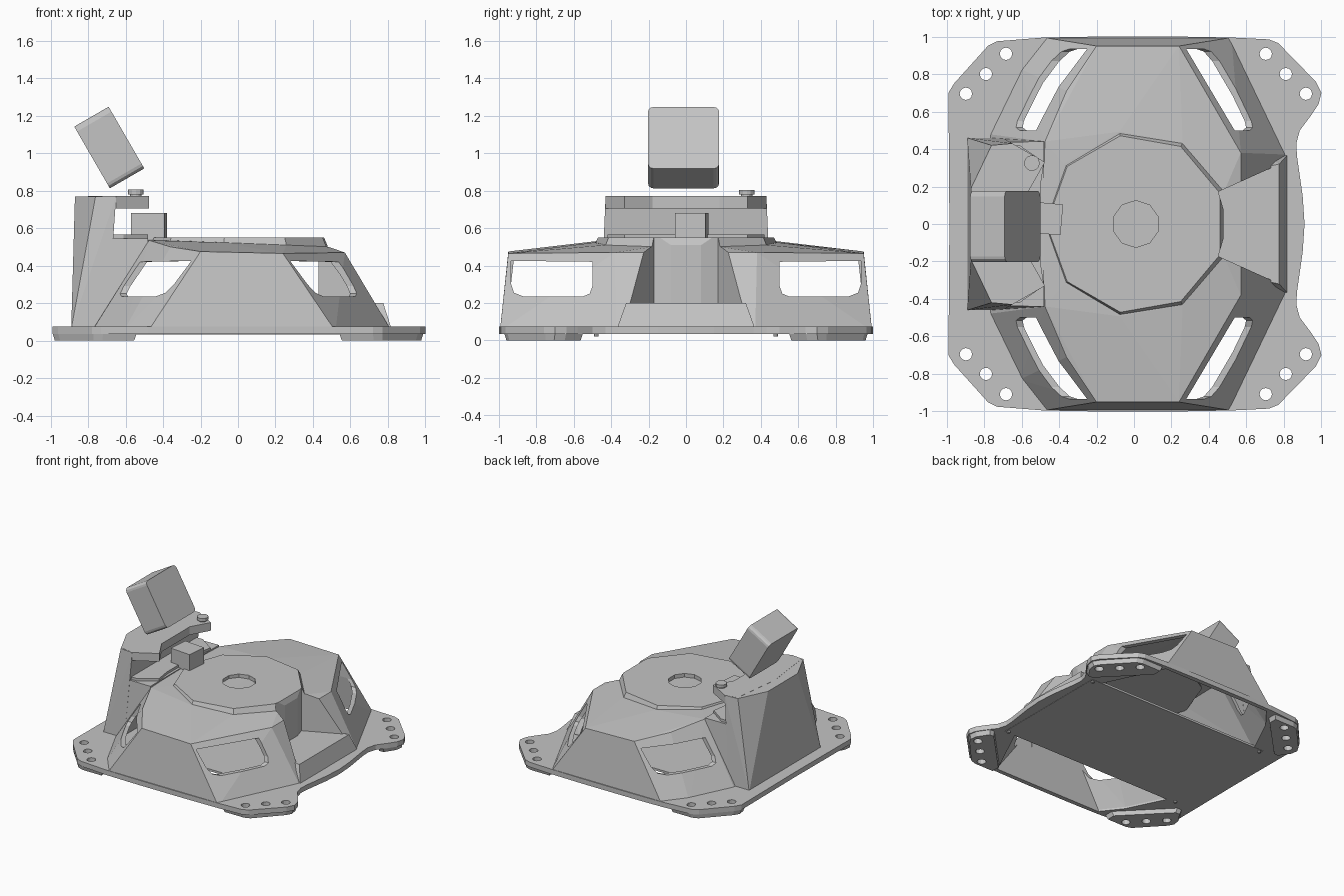
import bpy, bmesh, math
from mathutils import Matrix

if "Cube" in bpy.data.objects:
    bpy.data.objects.remove(bpy.data.objects["Cube"])

grey = bpy.data.materials.new("matte_grey")
grey.use_nodes = True
GREY = (0.55, 0.55, 0.55, 1)
grey.diffuse_color = GREY
grey.node_tree.nodes["Principled BSDF"].inputs["Base Color"].default_value = GREY


def finish(name, bm):
    bmesh.ops.recalc_face_normals(bm, faces=bm.faces)
    mesh = bpy.data.meshes.new(name)
    bm.to_mesh(mesh)
    bm.free()
    mesh.materials.append(grey)
    ob = bpy.data.objects.new(name, mesh)
    bpy.context.scene.collection.objects.link(ob)
    return ob


def hull(name, pts):
    bm = bmesh.new()
    vs = [bm.verts.new(p) for p in pts]
    bmesh.ops.convex_hull(bm, input=vs)
    loose = [v for v in bm.verts if not v.link_faces]
    bmesh.ops.delete(bm, geom=loose, context="VERTS")
    bmesh.ops.dissolve_limit(bm, angle_limit=0.01, verts=bm.verts, edges=bm.edges)
    return finish(name, bm)


def prism(name, pts, z0, z1, to3d=lambda a, b, c: (a, b, c)):
    bm = bmesh.new()
    face = bm.faces.new([bm.verts.new(to3d(a, b, z0)) for a, b in pts])
    new = bmesh.ops.extrude_face_region(bm, geom=[face])["geom"]
    step = [q - p for p, q in zip(to3d(0, 0, z0), to3d(0, 0, z1))]
    bmesh.ops.translate(bm, vec=step, verts=[v for v in new if isinstance(v, bmesh.types.BMVert)])
    return finish(name, bm)


def cylinder(name, x, y, z0, z1, r0, r1, sides, turn=0):
    bm = bmesh.new()
    mat = Matrix.Translation((x, y, (z0 + z1) / 2)) @ Matrix.Rotation(turn, 4, "Z")
    bmesh.ops.create_cone(bm, cap_ends=True, segments=sides, radius1=r0, radius2=r1,
                          depth=z1 - z0, matrix=mat)
    return finish(name, bm)


def cut(ob, cutters):
    for c in cutters:
        mod = ob.modifiers.new("cut", "BOOLEAN")
        mod.operation, mod.solver, mod.object = "DIFFERENCE", "EXACT", c
    bpy.context.view_layer.update()
    deps = bpy.context.evaluated_depsgraph_get()
    mesh = bpy.data.meshes.new_from_object(ob.evaluated_get(deps))
    ob.modifiers.clear()
    ob.data = mesh


def both(pts):
    """Mirror points across y = 0."""
    return [(p[0], s * p[1], *p[2:]) for s in (1, -1) for p in pts]


def loop(half):
    """Close an outline given as its +y half."""
    return half + [(x, -y) for x, y in reversed(half) if y > 0]


# Shell outline: lower ring, roof ring and the ring under the disc
lower = both([(-0.48, 0.995), (0.52, 0.995), (0.82, 0.37), (-0.78, 0.48), (-0.61, 0.83)])
roof = both([(-0.2, 0.95, 0.475), (0.24, 0.95, 0.465), (0.57, 0.38, 0.47),
             (-0.36, 0.71, 0.5), (-0.475, 0.44, 0.535)])
for i in range(9):
    a = math.radians(20 + 40 * i)
    x = 0.01 + 0.5 * math.cos(a)
    roof.append((x, 0.5 * math.sin(a), 0.52 - 0.04 * x))
shell = hull("shell", [(x, y, 0.05) for x, y in lower] + roof)
T = 0.968
cavity = hull("cavity_cutter",
              [(x * T, y * T, z) for x, y in lower for z in (-0.1, 0.05)]
              + [(x * T, y * T, z - 0.025) for x, y, z in roof])

# Outlet notch in the +x wall, with a faceted back
notch = prism("notch_cutter", loop([(0.477, 0.08), (0.45, 0.172), (1.0, 0.42)]), 0.2, 0.9)
notch_wall = prism("notch_wall_cutter", loop([(0.43, 0.2), (1.0, 0.455)]), 0.175, 1.0)
cut(cavity, [notch_wall])
hull("notch_sill", both([(0.7, 0.37, 0.06), (0.82, 0.37, 0.06),
                         (0.68, 0.3, 0.2), (0.775, 0.32, 0.2)]))

# Corner windows, rounded at their lower edge
windows = []
profile = [(0.5, 0.42), (0.5, 0.29), (0.515, 0.25), (0.55, 0.235),
           (0.87, 0.235), (0.92, 0.255), (0.935, 0.3), (0.935, 0.425)]
for sx in (-1, 1):
    for sy in (-1, 1):
        windows.append(prism("window_cutter", profile, 0.2, 0.95,
                             lambda a, b, c: (sx * c, sy * a, b)))
cut(shell, [cavity, notch] + windows)

# Bolt holes through the corners
holes = [cylinder("hole_cutter", sx * x + 0.01, sy * y, -0.1, 0.2, 0.033, 0.033, 12)
         for sx in (-1, 1) for sy in (-1, 1)
         for x, y in ((0.907, 0.695), (0.8, 0.8), (0.693, 0.908))]

# Base flange
flange = prism("base_flange", loop([
    (-0.985, 0), (-0.99, 0.7), (-0.96, 0.75), (-0.78, 0.95), (-0.73, 0.975), (-0.48, 0.995),
    (-0.2, 1.0), (0.24, 1.0), (0.52, 0.995), (0.72, 0.985), (0.77, 0.965), (0.97, 0.76),
    (1.0, 0.7), (0.985, 0.64), (0.945, 0.58), (0.885, 0.5), (0.866, 0.43), (0.87, 0.36),
    (0.9, 0.15), (0.91, 0)]), 0.035, 0.075)
cut(flange, [cavity] + holes)

# Corner feet, tapered towards the ground
foot = [(0.92, 0.55), (0.98, 0.64), (0.99, 0.7), (0.96, 0.75), (0.77, 0.955), (0.72, 0.972),
        (0.54, 0.972), (0.54, 0.9), (0.88, 0.55)]
for sx, xn in ((-1, "right"), (1, "left")):
    for sy, yn in ((-1, "front"), (1, "back")):
        pts = [(sx * x, sy * y, 0.04) for x, y in foot]
        pts += [(sx * (0.78 + (x - 0.78) * 0.94), sy * (0.78 + (y - 0.78) * 0.94), 0)
                for x, y in foot]
        ob = hull(f"{yn}_{xn}_foot", pts)
        cut(ob, holes)

# Floor panel across the middle, open along the front and back, with four screws
prism("floor_panel", loop([(-0.82, 0.5), (0.82, 0.5)]), 0.033, 0.05)
for x in (-0.8, 0.8):
    for y in (-0.48, 0.48):
        cylinder("floor_screw", x, y, 0.02, 0.04, 0.012, 0.012, 8)

# Raised nine-sided disc with a centre recess
disc = cylinder("top_disc", 0.01, 0, 0.48, 0.55, 0.51, 0.478, 9, math.radians(10))
recess = cylinder("recess_cutter", 0.01, 0, 0.52, 0.7, 0.125, 0.125, 10)
cut(disc, [notch, recess])

# Tower on the -x side: column, shoulder, lower ledge and upper plate
column = hull("tower_column", both([
    (-0.89, 0.46, 0.06), (-0.7, 0.46, 0.06),
    (-0.87, 0.19, 0.77), (-0.76, 0.42, 0.77), (-0.65, 0.43, 0.77)]))
shoulder = hull("tower_shoulder", both([
    (-0.8, 0.459, 0.06), (-0.7, 0.46, 0.06), (-0.7, 0.437, 0.545),
    (-0.48, 0.44, 0.545), (-0.48, 0.44, 0.5)]))
for ob in (column, shoulder):
    cut(ob, [cavity])
prism("tower_ledge", loop([(-0.68, 0.42), (-0.61, 0.42), (-0.48, 0.33), (-0.5, 0.2),
                           (-0.5, 0)]), 0.53, 0.565)
prism("tower_plate", loop([(-0.8, 0), (-0.75, 0.41), (-0.65, 0.43), (-0.475, 0.33),
                           (-0.56, 0.18), (-0.56, 0)]), 0.705, 0.771)
cylinder("plate_bolt", -0.545, 0.325, 0.76, 0.79, 0.03, 0.03, 12)
cylinder("bolt_head", -0.545, 0.325, 0.78, 0.805, 0.042, 0.042, 12)


def box(name, centre, size, turn, axis):
    bm = bmesh.new()
    bmesh.ops.create_cube(bm, size=1)
    bmesh.ops.scale(bm, vec=size, verts=bm.verts)
    if axis == "Y":  # round the edges that run through the box
        edges = [e for e in bm.edges if abs(e.verts[0].co.x - e.verts[1].co.x) > 0.01]
        bmesh.ops.bevel(bm, geom=edges, offset=0.03, segments=3, profile=0.5, affect="EDGES")
    bm.transform(Matrix.Translation(centre) @ Matrix.Rotation(math.radians(turn), 4, axis))
    return finish(name, bm)


# Tilted floating box and the small block beside the disc
box("tilted_box", (-0.687, -0.013, 1.03), (0.212, 0.38, 0.38), -30, "Y")
box("small_block", (-0.475, 0.03, 0.61), (0.18, 0.165, 0.14), -5, "Z")

for ob in [o for o in bpy.data.objects if "_cutter" in o.name]:
    bpy.data.objects.remove(ob)
